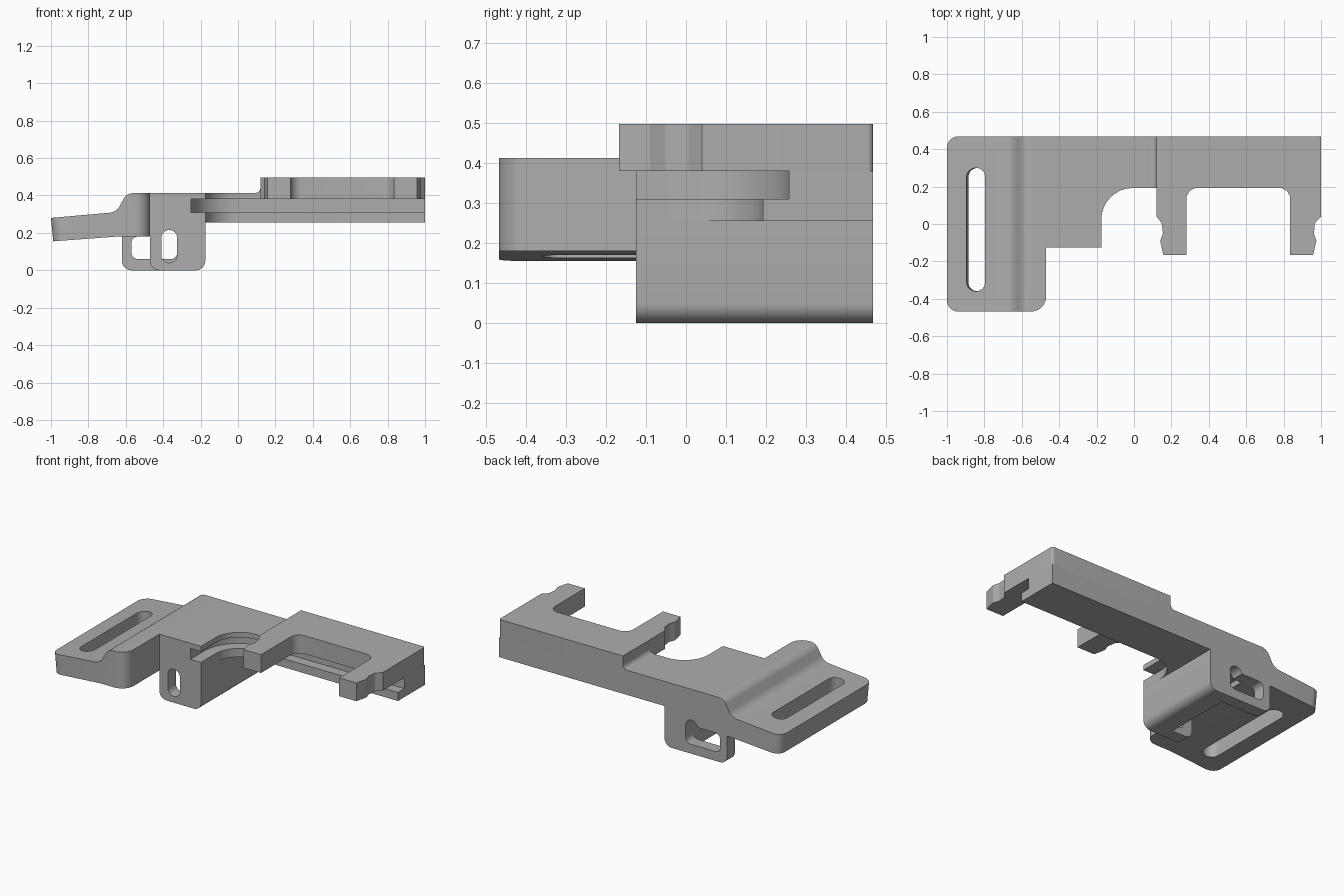
import bpy, bmesh, math
from mathutils import Vector, Matrix

cube = bpy.data.objects.get("Cube")
if cube:
    bpy.data.objects.remove(cube, do_unlink=True)

grey = bpy.data.materials.new("plain grey")
grey.use_nodes = True
grey.diffuse_color = (0.42, 0.42, 0.42, 1)
grey.node_tree.nodes["Principled BSDF"].inputs["Base Color"].default_value = grey.diffuse_color


def rounded(points, steps=8):
    """Replace corners given as (a, b, radius) by tangent arcs."""
    out = []
    for i, p in enumerate(points):
        c = Vector(p[:2])
        if len(p) < 3:
            out.append(c)
            continue
        u = (Vector(points[i - 1][:2]) - c).normalized()
        v = (Vector(points[(i + 1) % len(points)][:2]) - c).normalized()
        half = u.angle(v) / 2
        centre = c + (u + v).normalized() * p[2] / math.sin(half)
        start = c + u * p[2] / math.tan(half) - centre
        end = c + v * p[2] / math.tan(half) - centre
        sweep = math.atan2(start.x * end.y - start.y * end.x, start.dot(end))
        for k in range(steps + 1):
            out.append(centre + Matrix.Rotation(sweep * k / steps, 2) @ start)
    return out


def prism(name, points, lo, hi, axis="Z", bevels=()):
    """Extrude an outline along Z, or a front profile along Y."""
    bm = bmesh.new()
    place = (lambda p, h: (p.x, p.y, h)) if axis == "Z" else (lambda p, h: (p.x, h, p.y))
    face = bm.faces.new([bm.verts.new(place(p, lo)) for p in rounded(points)])
    moved = bmesh.ops.extrude_face_region(bm, geom=[face])["geom"]
    shift = Vector((0, 0, hi - lo)) if axis == "Z" else Vector((0, hi - lo, 0))
    bmesh.ops.translate(bm, vec=shift, verts=[g for g in moved if isinstance(g, bmesh.types.BMVert)])
    for rule, size in bevels:
        edges = [e for e in bm.edges if all(rule(v.co) for v in e.verts)]
        bmesh.ops.bevel(bm, geom=edges, offset=size, segments=8, profile=0.5, affect="EDGES")
    bmesh.ops.recalc_face_normals(bm, faces=bm.faces[:])
    mesh = bpy.data.meshes.new(name)
    bm.to_mesh(mesh)
    bm.free()
    mesh.materials.append(grey)
    ob = bpy.data.objects.new(name, mesh)
    bpy.context.collection.objects.link(ob)
    return ob


def box(x0, x1, y0, y1, r=None):
    pts = [(x0, y0), (x1, y0), (x1, y1), (x0, y1)]
    return [p + (r,) for p in pts] if r else pts


def cut(target, cutter):
    mod = target.modifiers.new("cut", "BOOLEAN")
    mod.operation = "DIFFERENCE"
    mod.solver = "EXACT"
    mod.object = cutter
    cutter.hide_render = True
    cutter.hide_set(True)
    cutter.display_type = "WIRE"


def smooth(ob):
    bpy.ops.object.select_all(action="DESELECT")
    ob.select_set(True)
    bpy.context.view_layer.objects.active = ob
    bpy.ops.object.shade_smooth_by_angle(angle=math.radians(30))


BACK, FRONT = 0.468, -0.125
parts = []

# Sloping strap flap with rounded corners
flap = prism("strap_flap", [(-1, 0.28), (-0.65, 0.311, 0.07), (-0.595, 0.413, 0.06),
             (-0.47, 0.413), (-0.47, 0.18), (-0.65, 0.18), (-0.988, 0.155)],
             -BACK, BACK, "Y",
             [(lambda c: c.x < -0.98 and c.y > 0.46, 0.06),
              (lambda c: c.x < -0.98 and c.y < -0.46, 0.06),
              (lambda c: c.x > -0.48 and c.y < -0.46, 0.08)])
slot = prism("strap_slot_cutter", box(-0.05, 0.05, -0.33, 0.33, 0.0495), -0.3, 0.3)
slot.location = (-0.84, -0.03, 0.225)
slot.rotation_euler.y = math.radians(-4.5)
cut(flap, slot)
parts.append(flap)

# Hollow block below the plate, open underneath and towards the flap
block = prism("hollow_block", [(-0.47, 0, 0.05), (-0.175, 0, 0.05), (-0.175, 0.256), (-0.47, 0.256)],
              FRONT, BACK, "Y")
cut(block, prism("chamber_cutter", box(-0.7, -0.325, -0.045, 0.39), -0.2, 0.215))
oval = prism("oval_slot_cutter", box(-0.41, -0.325, 0.04, 0.215, 0.042), -0.3, 0.2, "Y")
window = prism("window_cutter", box(-0.57, -0.325, 0.06, 0.18, 0.035), 0.2, 0.6, "Y")
back_oval = prism("back_oval_cutter", box(-0.41, -0.325, 0.06, 0.215, 0.042), 0.2, 0.6, "Y")
for cutter in (oval, window, back_oval):
    cut(block, cutter)
parts.append(block)

# Thin rear wall extending under the flap
wall = prism("rear_wall", [(-0.62, 0, 0.05), (-0.4, 0), (-0.4, 0.06), (-0.46, 0.06),
             (-0.46, 0.25), (-0.62, 0.25)], 0.39, BACK, "Y")
cut(wall, window)
parts.append(wall)


# Stacked L-shaped layers: lower lip, recessed groove, upper plate
def layer(name, inner_x, inner_y, radius, end_x, lo, hi):
    parts.append(prism(name, [(-0.47, BACK), (-0.47, FRONT), (inner_x, FRONT),
                 (inner_x, inner_y, radius), (end_x, inner_y), (end_x, BACK)], lo, hi))


layer("lower_lip", -0.175, 0.193, 0.17, 1, 0.255, 0.31)
layer("groove_layer", -0.25, 0.258, 0.24, 1, 0.31, 0.38)
layer("upper_plate", -0.175, 0.193, 0.17, 0.2, 0.38, 0.413)

# Raised clamp with two notched prongs
parts.append(prism("raised_clamp", [
    (0.12, BACK), (0.12, 0.04), (0.148, 0.005, 0.02), (0.155, -0.05, 0.02), (0.14, -0.09),
    (0.157, -0.167), (0.28, -0.167), (0.28, 0.193, 0.06), (0.835, 0.193, 0.06),
    (0.835, -0.167), (0.957, -0.167), (0.975, -0.09), (0.962, -0.05, 0.02),
    (0.967, 0.005, 0.02), (1, 0.04), (1, BACK, 0.015)], 0.38, 0.497))

# Small fillet where the plate meets the clamp
parts.append(prism("step_fillet", [(0.05, 0.4), (0.05, 0.413), (0.12, 0.413, 0.03),
             (0.12, 0.48), (0.14, 0.48), (0.14, 0.4)], 0.193, BACK, "Y"))

for part in parts:
    smooth(part)
